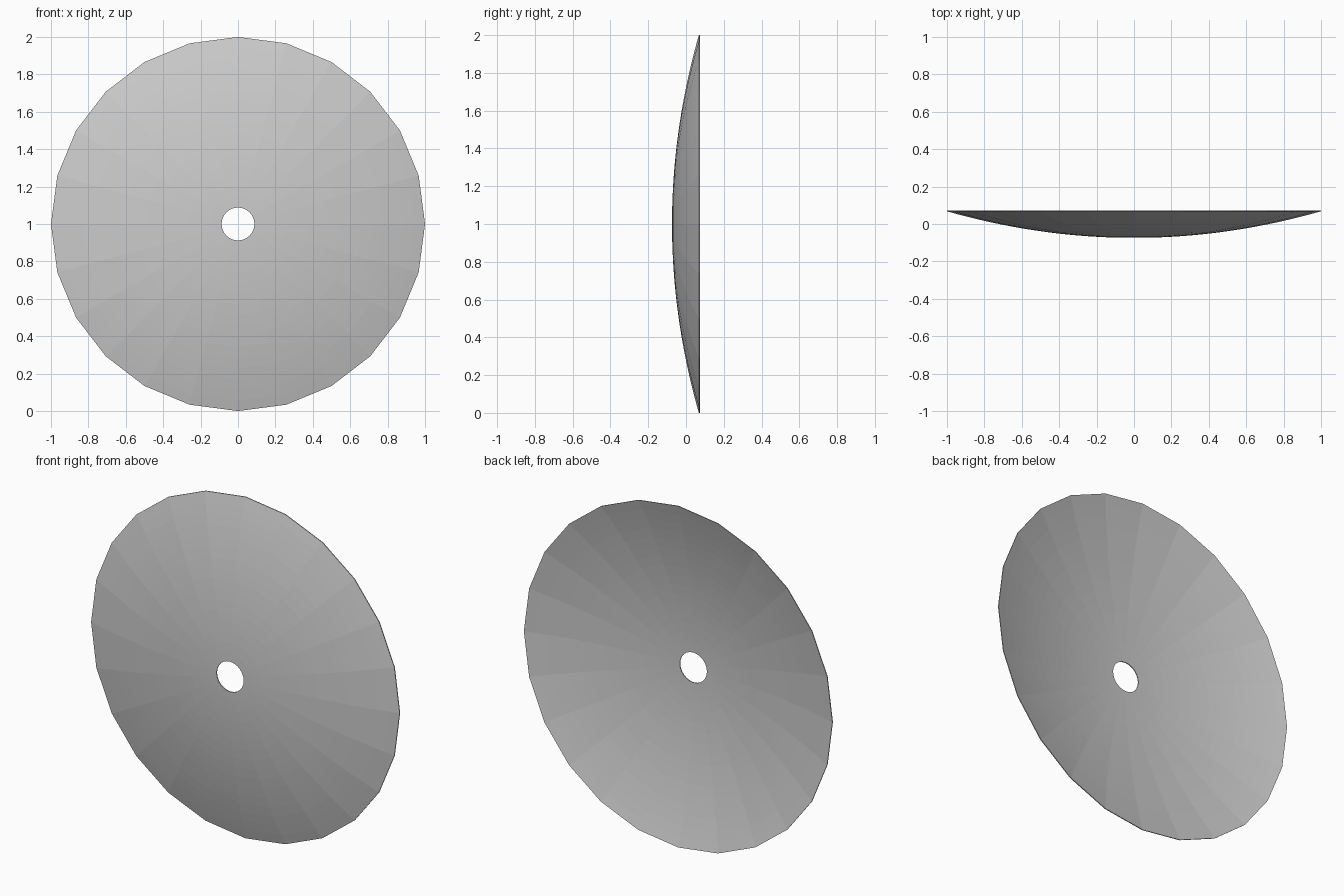
import bpy, bmesh, math

if "Cube" in bpy.data.objects:
    bpy.data.objects.remove(bpy.data.objects["Cube"])

SIDES, RINGS = 24, 16
R_HOLE, R_RIM = 0.088, 1.0
Y_FRONT, Y_RIM, THICK = -0.073, 0.073, 0.005


def dish_y(r):
    # shallow parabolic curve from the hole to the rim
    t = (r * r - R_HOLE ** 2) / (R_RIM ** 2 - R_HOLE ** 2)
    return Y_FRONT + (Y_RIM - THICK - Y_FRONT) * t


# closed profile: outer (front) skin outward, inner (back) skin inward
radii = [R_HOLE + (R_RIM - R_HOLE) * i / RINGS for i in range(RINGS + 1)]
profile = [(r, dish_y(r)) for r in radii]
profile += [(r, dish_y(r) + THICK) for r in reversed(radii)]

# revolve the profile around the y axis
bm = bmesh.new()
rings = []
for r, y in profile:
    rings.append([bm.verts.new((r * math.cos(2 * math.pi * k / SIDES), y,
                                1 + r * math.sin(2 * math.pi * k / SIDES)))
                  for k in range(SIDES)])
for i, ring in enumerate(rings):
    nxt = rings[(i + 1) % len(rings)]
    for k in range(SIDES):
        j = (k + 1) % SIDES
        bm.faces.new((ring[k], ring[j], nxt[j], nxt[k]))
bmesh.ops.recalc_face_normals(bm, faces=bm.faces)

mesh = bpy.data.meshes.new("dish")
bm.to_mesh(mesh)
bm.free()
bpy.context.collection.objects.link(bpy.data.objects.new("dish", mesh))
